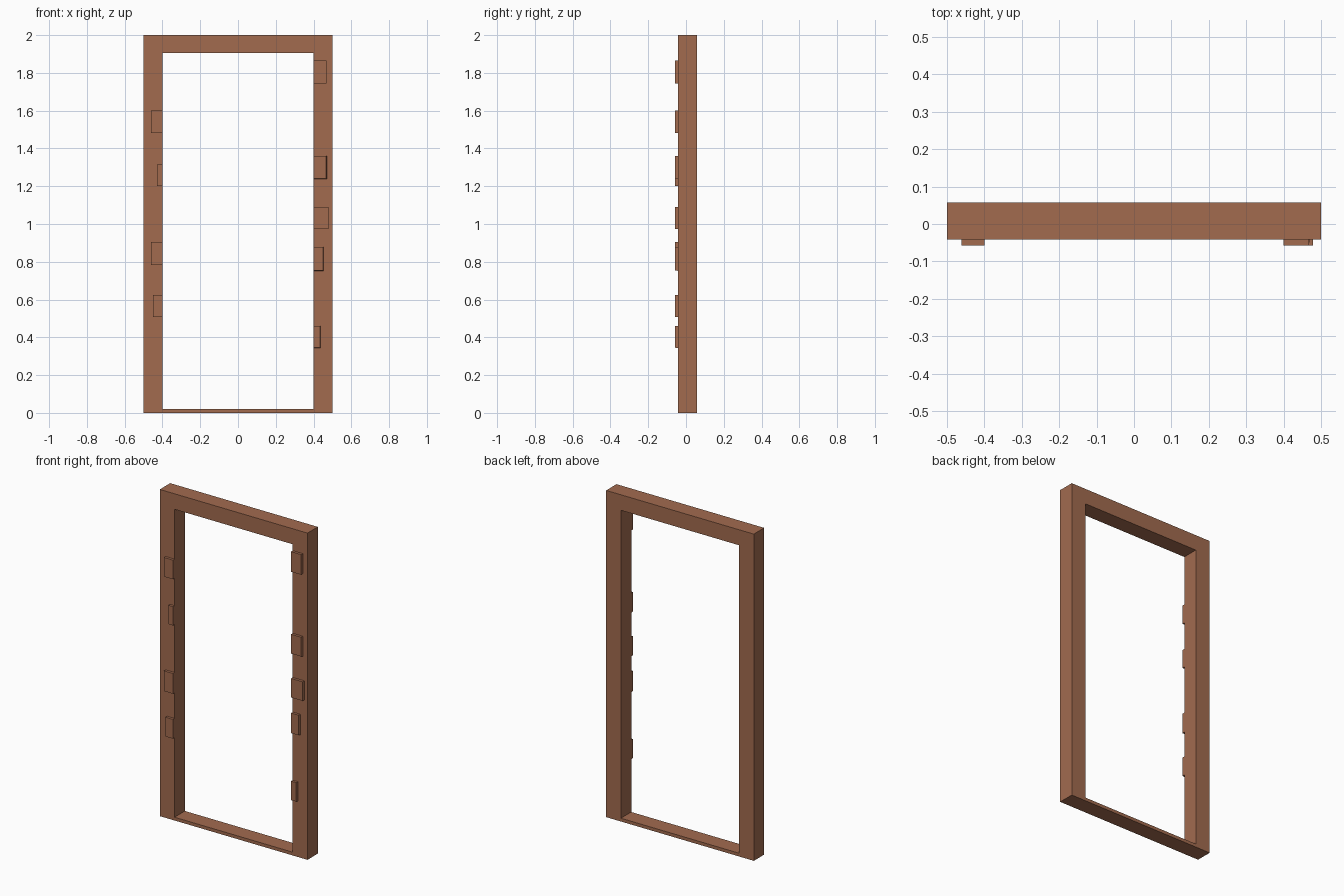
import bpy, bmesh

if "Cube" in bpy.data.objects:
    bpy.data.objects.remove(bpy.data.objects["Cube"])

# single reddish-brown wood colour
wood = bpy.data.materials.new("reddish_brown_wood")
wood.diffuse_color = (0.36, 0.147, 0.078, 1)
wood.use_nodes = True
wood.node_tree.nodes["Principled BSDF"].inputs["Base Color"].default_value = wood.diffuse_color

Y0, Y1 = -0.042, 0.058      # frame front and back
FRONT = -0.058              # front of the small blocks


def finish(name, bm):
    bmesh.ops.recalc_face_normals(bm, faces=bm.faces)
    me = bpy.data.meshes.new(name)
    bm.to_mesh(me)
    bm.free()
    me.materials.append(wood)
    ob = bpy.data.objects.new(name, me)
    bpy.context.collection.objects.link(ob)
    return ob


# Door frame: outer and inner rectangles joined into one solid ring
def rect(x, z0, z1):
    return [(-x, z0), (x, z0), (x, z1), (-x, z1)]


bm = bmesh.new()
outer, inner = rect(0.5, 0, 2), rect(0.4, 0.02, 1.905)
rings = [[bm.verts.new((x, y, z)) for x, z in loop]
         for loop, y in ((outer, Y0), (inner, Y0), (inner, Y1), (outer, Y1))]
for k in range(4):
    a, b = rings[k], rings[(k + 1) % 4]
    for i in range(4):
        j = (i + 1) % 4
        bm.faces.new((a[i], a[j], b[j], b[i]))
finish("door_frame", bm)


# Hinge-like blocks on the front, flush with the opening; taper shrinks the front face
def block(name, side, x1, z0, z1, taper=0.0):
    bm = bmesh.new()
    back = [(0.4, z0), (x1, z0), (x1, z1), (0.4, z1)]
    front = [(0.4, z0 + taper), (x1 - taper, z0 + taper), (x1 - taper, z1), (0.4, z1)]
    b = [bm.verts.new((side * x, Y0, z)) for x, z in back]
    f = [bm.verts.new((side * x, FRONT, z)) for x, z in front]
    bm.faces.new(f)
    bm.faces.new(b[::-1])
    for i in range(4):
        j = (i + 1) % 4
        bm.faces.new((f[i], b[i], b[j], f[j]))
    finish(name, bm)


right = [(0.468, 1.743, 1.866, 0), (0.471, 1.237, 1.36, 0.005), (0.479, 0.973, 1.09, 0),
         (0.453, 0.752, 0.878, 0.003), (0.437, 0.343, 0.461, 0.002)]
left = [(0.461, 1.483, 1.60, 0), (0.43, 1.20, 1.315, 0),
        (0.461, 0.782, 0.906, 0), (0.451, 0.507, 0.625, 0)]
for side, label, rows in ((1, "right", right), (-1, "left", left)):
    for n, row in enumerate(rows, 1):
        block(f"{label}_block_{n}", side, *row)
